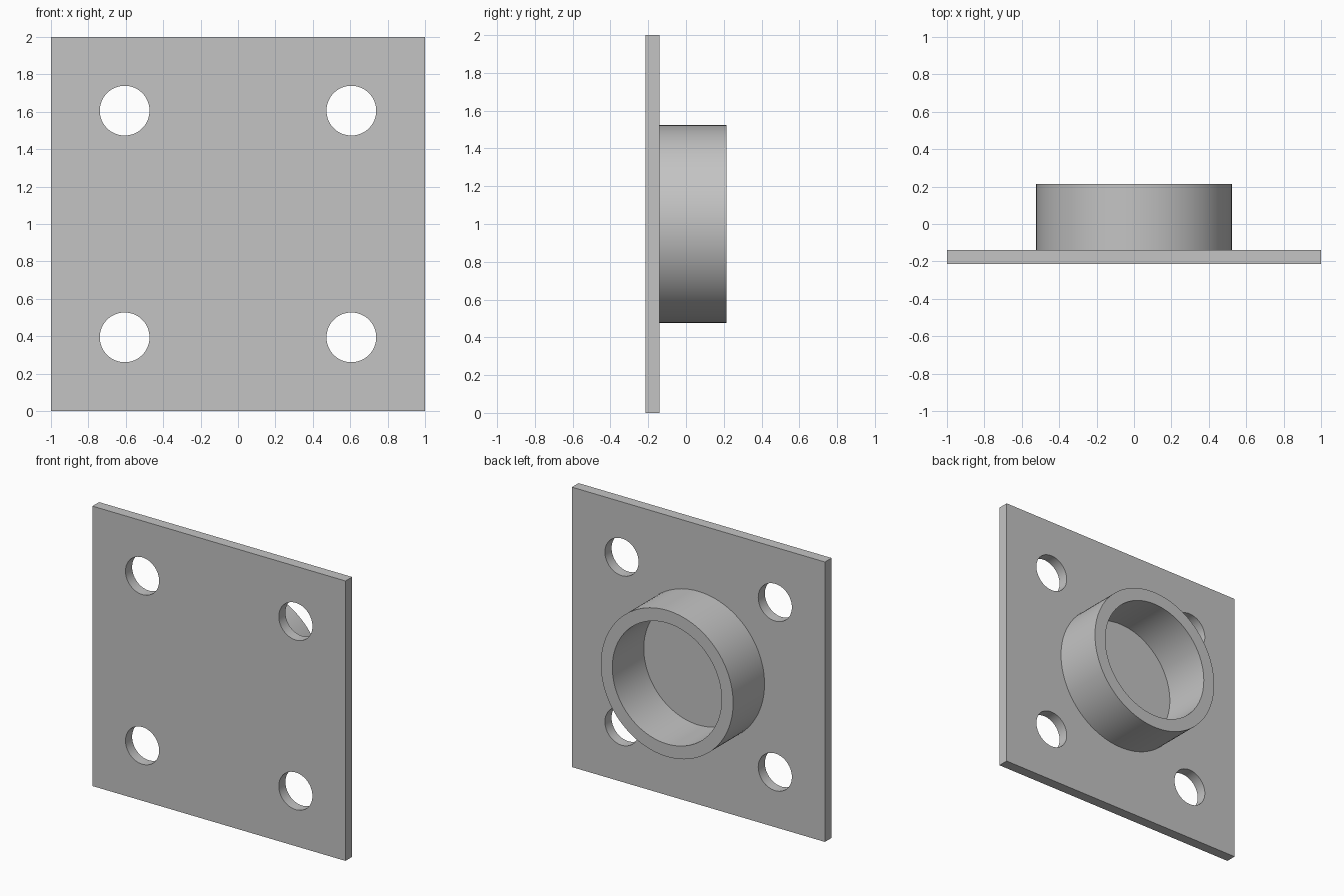
import bpy, bmesh, math
from mathutils import Matrix, Vector

if "Cube" in bpy.data.objects:
    bpy.data.objects.remove(bpy.data.objects["Cube"], do_unlink=True)

FRONT, FACE, BACK = -0.215, -0.14, 0.215
CENTRE_Z = 1.0

grey = bpy.data.materials.new("plain grey")
grey.use_nodes = True
colour = (0.55, 0.55, 0.55, 1)
grey.diffuse_color = colour
grey.node_tree.nodes["Principled BSDF"].inputs["Base Color"].default_value = colour


def make_object(name, bm):
    bmesh.ops.recalc_face_normals(bm, faces=bm.faces)
    mesh = bpy.data.meshes.new(name)
    bm.to_mesh(mesh)
    bm.free()
    mesh.materials.append(grey)
    obj = bpy.data.objects.new(name, mesh)
    bpy.context.collection.objects.link(obj)
    return obj


def select_only(obj):
    bpy.ops.object.select_all(action='DESELECT')
    obj.select_set(True)
    bpy.context.view_layer.objects.active = obj


# Square mounting plate
bm = bmesh.new()
bmesh.ops.create_cube(bm, size=1, matrix=Matrix.Translation((0, (FRONT + FACE) / 2, CENTRE_Z))
                      @ Matrix.Diagonal((2, FACE - FRONT, 2, 1)))
plate = make_object("mounting_plate", bm)

# Four bolt holes, cut through the plate
bm = bmesh.new()
turn = Matrix.Rotation(math.pi / 2, 4, 'X')
for sx in (-1, 1):
    for sz in (-1, 1):
        place = Matrix.Translation((sx * 0.606, FACE, CENTRE_Z + sz * 0.606))
        bmesh.ops.create_cone(bm, cap_ends=True, segments=64, radius1=0.133,
                              radius2=0.133, depth=0.5, matrix=place @ turn)
cutter = make_object("bolt_hole_cutter", bm)
cutter.hide_render = True
cut = plate.modifiers.new("bolt holes", 'BOOLEAN')
cut.operation = 'DIFFERENCE'
cut.solver = 'EXACT'
cut.object = cutter
select_only(plate)
bpy.ops.object.modifier_apply(modifier=cut.name)
bpy.data.objects.remove(cutter, do_unlink=True)

# Round collar on the back: a rectangular section spun about the y axis
bm = bmesh.new()
outer, inner = 0.523, 0.432
section = [(outer, FACE), (outer, BACK), (inner, BACK), (inner, FACE)]
verts = [bm.verts.new((r, y, CENTRE_Z)) for r, y in section]
edges = [bm.edges.new(pair) for pair in zip(verts, verts[1:])]
bmesh.ops.spin(bm, geom=verts + edges, cent=(0, 0, CENTRE_Z), axis=Vector((0, 1, 0)),
               angle=math.tau, steps=96)
bmesh.ops.remove_doubles(bm, verts=bm.verts, dist=0.0001)
collar = make_object("collar_ring", bm)

# Smooth round walls with sharp rims
for obj in (plate, collar):
    select_only(obj)
    bpy.ops.object.shade_smooth_by_angle(angle=math.radians(30))
